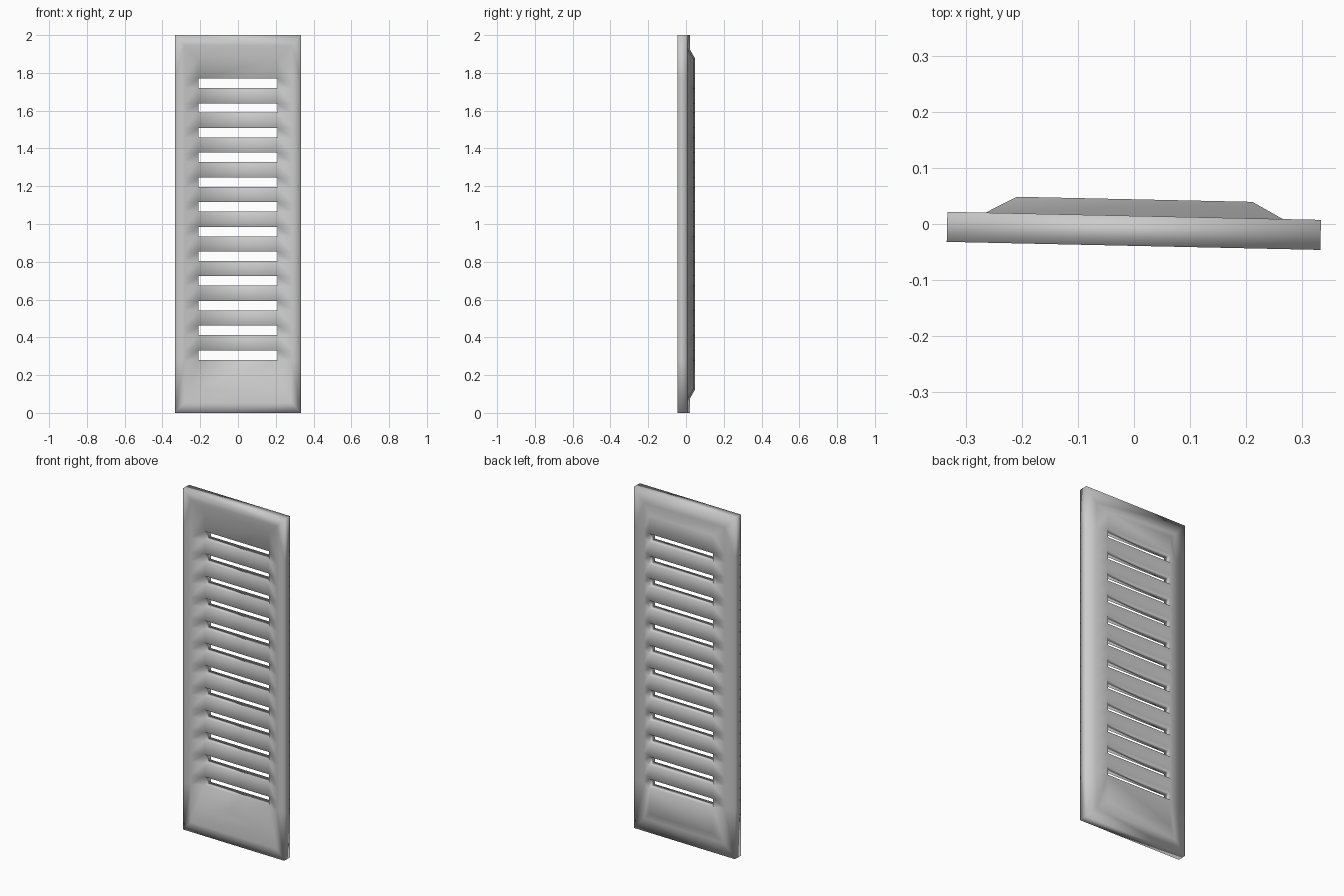
import bpy
import bmesh

cube = bpy.data.objects.get("Cube")
if cube:
    bpy.data.objects.remove(cube)

SLOTS = 12
# Rows run up the panel: bottom end, both edges of every slot, top end
rows = [0.125]
for i in range(SLOTS):
    centre = 0.306 + i * 0.1308
    rows += [centre - 0.025, centre + 0.025]
rows.append(1.875)
last = len(rows) - 1

# Rings from the outer border to the raised centre: half width, end margin, y
BACK = [(0.333, 0, 0.0145), (0.265, 0.075, 0.0145), (0.21, 0.125, 0.044)]
FRONT = [(0.333, 0, -0.039), (0.283, 0.055, -0.039), (0.21, 0.125, -0.01)]

bm = bmesh.new()


def make_rings(profile):
    """Vertices as rings[ring][left or right column][row]."""
    rings = []
    for half, margin, y in profile:
        heights = [margin] + rows[1:-1] + [2 - margin]
        rings.append([[bm.verts.new((s * half, y, z)) for z in heights]
                      for s in (-1, 1)])
    return rings


def bridge(a, b):
    """Faces between two matching vertex chains."""
    for i in range(len(a) - 1):
        bm.faces.new((a[i], a[i + 1], b[i + 1], b[i]))


back, front = make_rings(BACK), make_rings(FRONT)

# Flat border, sloped dish sides and slats on each skin
for skin in (back, front):
    for outer, inner in zip(skin, skin[1:]):
        for c in (0, 1):
            bridge(outer[c], inner[c])
        for r in (0, last):
            bridge([outer[0][r], outer[1][r]], [inner[0][r], inner[1][r]])
    left, right = skin[-1]
    for r in range(0, last, 2):
        bridge(left[r:r + 2], right[r:r + 2])

# Outer rim joining the skins
for c in (0, 1):
    bridge(back[0][c], front[0][c])
for r in (0, last):
    bridge([col[r] for col in back[0]], [col[r] for col in front[0]])

# Walls inside the slots
for r in range(1, last, 2):
    loops = []
    for skin in (back, front):
        left, right = skin[-1]
        loops.append([left[r], right[r], right[r + 1], left[r + 1], left[r]])
    bridge(*loops)

bmesh.ops.recalc_face_normals(bm, faces=bm.faces[:])
for face in bm.faces:
    face.smooth = True

mesh = bpy.data.meshes.new("louvered_panel")
bm.to_mesh(mesh)
bm.free()
panel = bpy.data.objects.new("louvered_panel", mesh)
bpy.context.collection.objects.link(panel)
panel.rotation_euler.z = -0.0215

# Plain grey metal
grey = bpy.data.materials.new("plain_grey")
grey.use_nodes = True
colour = (0.6, 0.6, 0.6, 1)
grey.diffuse_color = colour
grey.node_tree.nodes["Principled BSDF"].inputs["Base Color"].default_value = colour
mesh.materials.append(grey)
